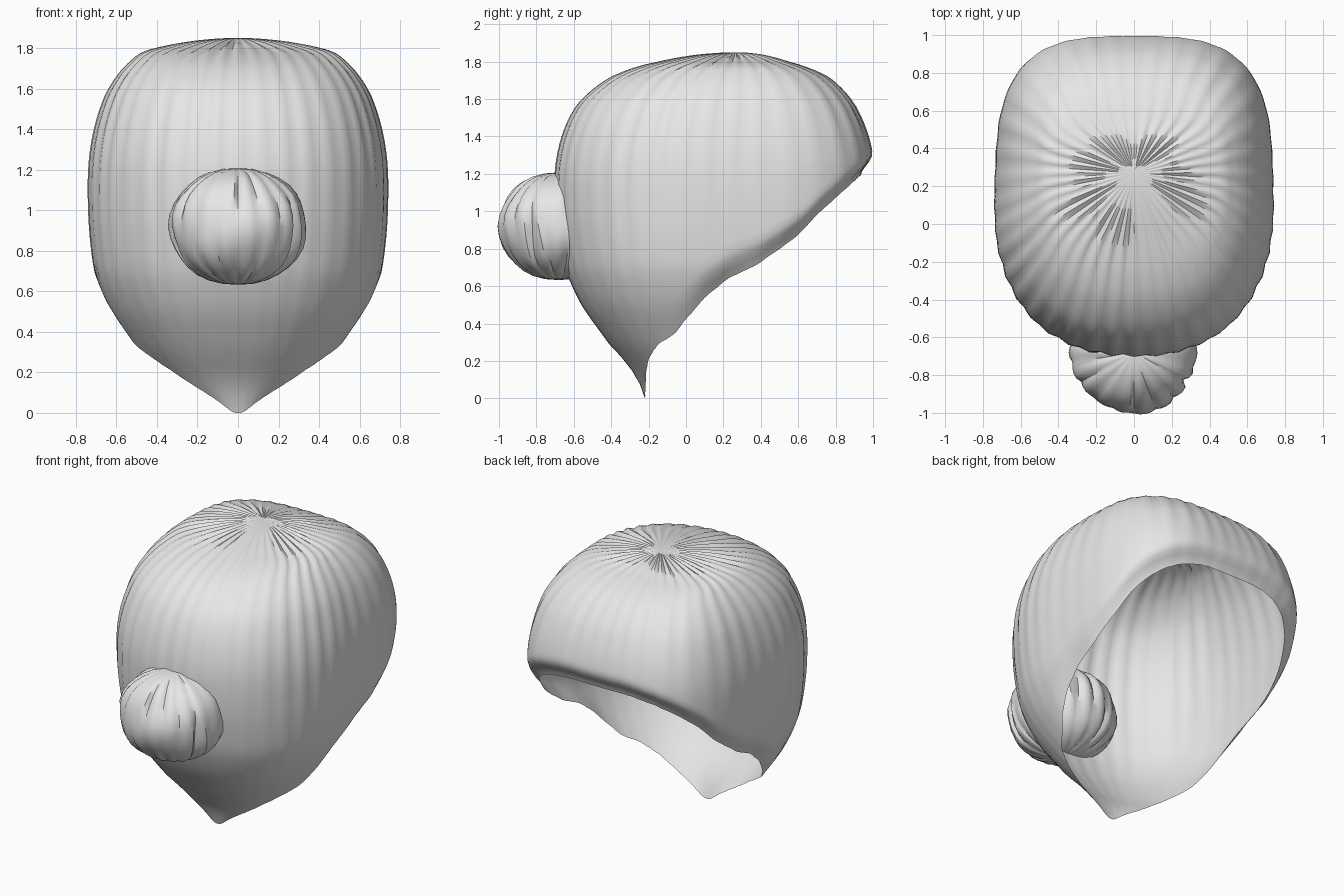
import bpy, bmesh, math, random

if "Cube" in bpy.data.objects:
    bpy.data.objects.remove(bpy.data.objects["Cube"])
random.seed(4)

grey = bpy.data.materials.new("light grey")
grey.use_nodes = True
grey.diffuse_color = (0.8, 0.8, 0.8, 1)
grey.node_tree.nodes["Principled BSDF"].inputs["Base Color"].default_value = (0.8, 0.8, 0.8, 1)

TOP = 1.85
# Sections of the dome: height, half width, front y, back y, centre y
SECTIONS = [
    (1.85, 0.0, 0.27, 0.27, 0.27), (1.80, 0.41, -0.15, 0.55, 0.22),
    (1.72, 0.55, -0.40, 0.76, 0.17), (1.56, 0.66, -0.59, 0.91, 0.13),
    (1.30, 0.73, -0.69, 1.0, 0.1), (1.0, 0.74, -0.70, 1.0, 0.1),
    (0.7, 0.71, -0.65, 0.99, 0.1), (0.5, 0.63, -0.56, 0.95, 0.1),
    (0.3, 0.50, -0.42, 0.9, 0.1), (0.15, 0.36, -0.29, 0.8, 0.1),
    (0.0, 0.17, -0.22, 0.7, 0.1)]
# Side outline of the opening: y, z
RIM = [(-0.22, 0.0), (-0.215, 0.14), (-0.2, 0.22), (-0.15, 0.29), (-0.06, 0.35),
       (0.0, 0.43), (0.1, 0.54), (0.23, 0.64), (0.41, 0.72), (0.64, 0.87),
       (0.77, 1.0), (0.93, 1.13), (1.0, 1.19)]


def smooth(v):
    v = max(0.0, min(1.0, v))
    return v * v * (3 - 2 * v)


def section(z):
    """Catmull-Rom blend of the sections, rounded towards the crown."""
    keys = [math.sqrt(TOP - row[0]) for row in SECTIONS]
    s = math.sqrt(max(0.0, TOP - z))
    i = max(k for k in range(len(keys) - 1) if keys[k] <= s + 1e-9)
    f = min(1.0, (s - keys[i]) / (keys[i + 1] - keys[i]))
    a, b = SECTIONS[i], SECTIONS[i + 1]
    p = SECTIONS[max(i - 1, 0)]
    q = SECTIONS[min(i + 2, len(keys) - 1)]
    return [b[k] * f + a[k] * (1 - f) if i == 0 else
            0.5 * (2 * a[k] + (b[k] - p[k]) * f + (2 * p[k] - 5 * a[k] + 4 * b[k] - q[k]) * f * f
                   + (3 * a[k] - p[k] - 3 * b[k] + q[k]) * f ** 3)
            for k in range(1, 5)]


def rim_height(y):
    if y <= RIM[0][0]:
        return 0.0
    for (y0, z0), (y1, z1) in zip(RIM, RIM[1:]):
        if y <= y1:
            return z0 + (z1 - z0) * (y - y0) / (y1 - y0)
    return RIM[-1][1]


def dome_point(angle, z, scale=1.0):
    """Point on the dome; angle 0 is the front."""
    half, front, back, mid = section(z)
    s, c = math.sin(angle), math.cos(angle)
    n = 2.3 if c > 0 else 2.3 + 0.9 * smooth(-c * 2)
    r = scale / (abs(s) ** n + abs(c) ** n) ** (1 / n)
    depth = mid - front if c > 0 else back - mid
    return half * s * r, mid - depth * c * r, z


def rim_z(angle):
    z = 1.75
    while z > 0 and z > rim_height(dome_point(angle, z)[1]):
        z -= 0.004
    return max(z, 0.0)


def make_object(name, bm, sharp):
    bmesh.ops.remove_doubles(bm, verts=bm.verts, dist=1e-5)
    bmesh.ops.recalc_face_normals(bm, faces=bm.faces)
    mesh = bpy.data.meshes.new(name)
    bm.to_mesh(mesh)
    bm.free()
    mesh.materials.append(grey)
    obj = bpy.data.objects.new(name, mesh)
    bpy.context.collection.objects.link(obj)
    bpy.ops.object.select_all(action='DESELECT')
    obj.select_set(True)
    bpy.context.view_layer.objects.active = obj
    bpy.ops.object.shade_smooth_by_angle(angle=math.radians(sharp))
    return obj


def skin(bm, columns):
    """Join closed columns of points with quads."""
    grid = [[bm.verts.new(p) for p in col] for col in columns]
    for i, a in enumerate(grid):
        b = grid[(i + 1) % len(grid)]
        for j in range(len(a) - 1):
            bm.faces.new((a[j], a[j + 1], b[j + 1], b[j]))


# Pleated dome, a thin sheet open underneath and behind
PLEATS, STEPS, RINGS = 40, 4, 44
depths = [random.uniform(0.4, 1.0) for _ in range(PLEATS)]
columns = []
for i in range(PLEATS * STEPS):
    angle = math.tau * i / (PLEATS * STEPS)
    wave = 0.5 - 0.5 * math.cos(math.tau * i / STEPS)
    pleat = wave * depths[i // STEPS]
    low = rim_z(angle)
    lip = smooth((math.degrees(abs(math.pi - angle)) - 110) / -30)
    column = []
    for j in range(RINGS + 1):
        t = j / RINGS
        z = TOP - (TOP - low) * t ** 1.8
        curl = 0.08 * lip * smooth(1 - (z - low) / 0.15) ** 1.5
        fade = 1 - 0.9 * smooth((t - 0.4) / 0.6)
        x, y, z = dome_point(angle, z, 1 - curl - 0.022 * pleat * fade)
        z -= 0.022 * pleat * smooth(t * 8) * (1 - smooth(t / 0.4))
        column.append((x, y, z))
    columns.append(column)
bm = bmesh.new()
skin(bm, columns)
make_object("pleated_dome", bm, 50)

# Fluted ball on the front, gathered at its top and bottom
LOBES, PARTS, LEVELS = 18, 4, 16
columns = []
for i in range(LOBES * PARTS):
    angle = math.tau * i / (LOBES * PARTS)
    if i % PARTS == 0:
        lobe = random.uniform(0.05, 0.13)
        lean = random.uniform(-0.1, 0.1)
    groove = lobe * (1 - abs(math.sin(math.pi * i / PARTS)))
    column = []
    for j in range(LEVELS + 1):
        polar = math.pi * j / LEVELS
        r = 1 - groove * (0.6 + 0.4 * math.sin(polar * 3 + lean * 40)) + 0.02 * math.sin(5 * polar + i // PARTS)
        turn = angle + lean * math.sin(polar * 2) * math.sin(math.pi * i / PARTS) ** 2
        ring = math.sin(polar) ** 0.9 if 0 < j < LEVELS else 0.0
        column.append((0.34 * r * ring * math.sin(turn),
                       -0.68 - 0.325 * r * ring * math.cos(turn),
                       0.92 + 0.288 * math.cos(polar) * (1 - 0.3 * groove * ring)))
    columns.append(column)
bm = bmesh.new()
skin(bm, columns)
make_object("fluted_ball", bm, 40)
